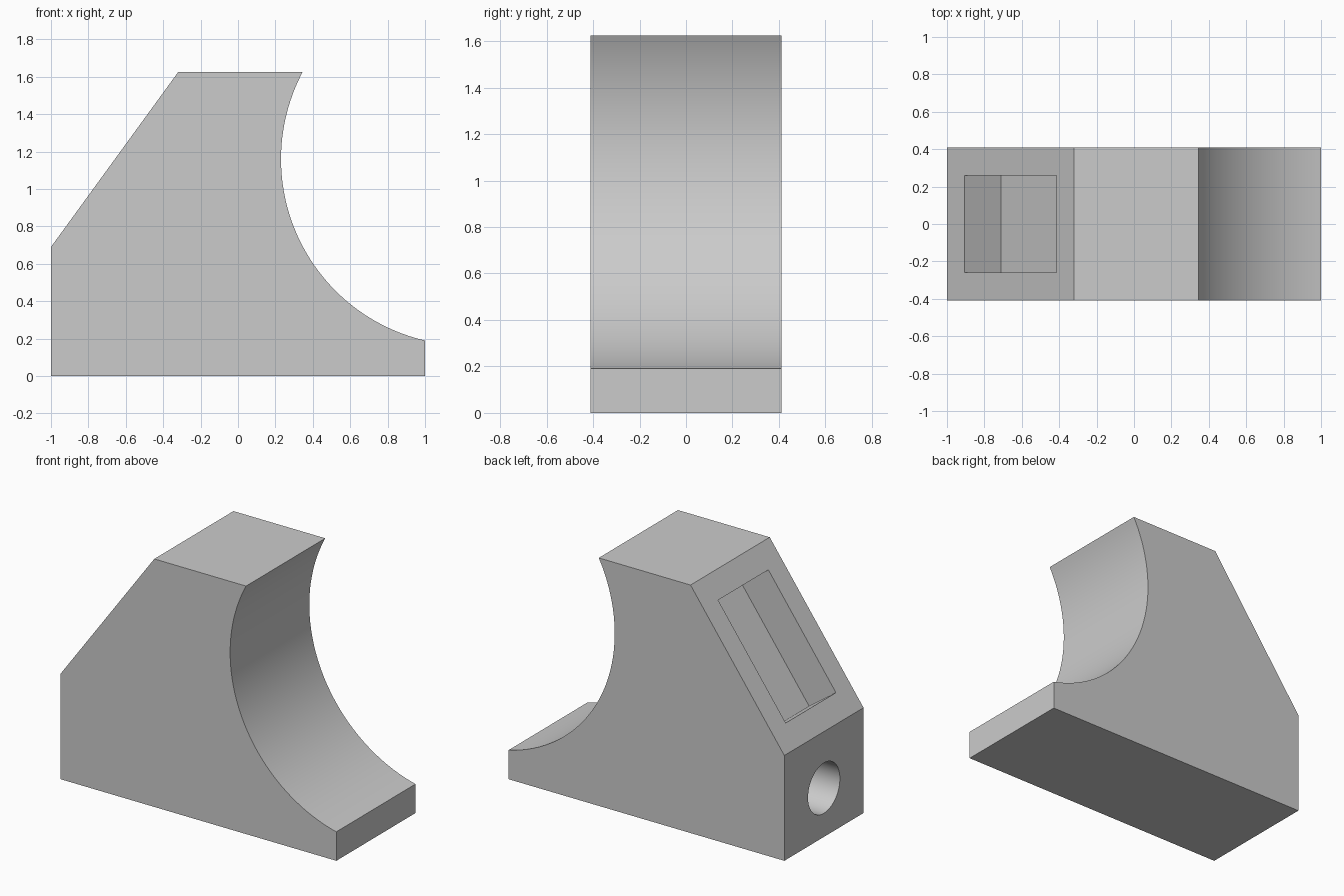
import bpy, bmesh, math
from mathutils import Matrix, Vector

if "Cube" in bpy.data.objects:
    bpy.data.objects.remove(bpy.data.objects["Cube"], do_unlink=True)

WIDTH = 0.82
HEIGHT = 1.625
SHOULDER = Vector((-1, 0, 0.69))
SLOPE_TOP = Vector((-0.32, 0, HEIGHT))

grey = bpy.data.materials.new("plain grey")
grey.use_nodes = True
grey.diffuse_color = (0.6, 0.6, 0.6, 1)
grey.node_tree.nodes["Principled BSDF"].inputs["Base Color"].default_value = grey.diffuse_color


def add_object(name, bm):
    bmesh.ops.recalc_face_normals(bm, faces=bm.faces)
    mesh = bpy.data.meshes.new(name)
    bm.to_mesh(mesh)
    bm.free()
    mesh.materials.append(grey)
    obj = bpy.data.objects.new(name, mesh)
    bpy.context.collection.objects.link(obj)
    return obj


def cut(target, cutter):
    cutter.hide_render = True
    mod = target.modifiers.new(cutter.name, 'BOOLEAN')
    mod.operation = 'DIFFERENCE'
    mod.solver = 'EXACT'
    mod.object = cutter
    bpy.context.view_layer.objects.active = target
    bpy.ops.object.modifier_apply(modifier=mod.name)
    bpy.data.objects.remove(cutter, do_unlink=True)


# Body: side profile with a concave arc, extruded across the width
cx, cz, radius, steps = 1.226, 1.16, 0.996, 64
start = math.pi + math.asin((cz - 0.19) / radius)
end = math.pi - math.asin((HEIGHT - cz) / radius)
profile = [(-1, 0), (1, 0)]
for i in range(steps + 1):
    a = start + (end - start) * i / steps
    profile.append((min(1, cx + radius * math.cos(a)), cz + radius * math.sin(a)))
profile += [(SLOPE_TOP.x, SLOPE_TOP.z), (SHOULDER.x, SHOULDER.z)]

bm = bmesh.new()
face = bm.faces.new([bm.verts.new((x, -WIDTH / 2, z)) for x, z in profile])
side = bmesh.ops.extrude_face_region(bm, geom=[face])["geom"]
bmesh.ops.translate(bm, verts=[v for v in side if isinstance(v, bmesh.types.BMVert)],
                    vec=(0, WIDTH, 0))
body = add_object("stand_body", bm)

# Rectangular pocket sunk square to the sloping face
slope = SLOPE_TOP - SHOULDER
along = slope.normalized()
across = Vector((0, 1, 0))
outward = along.cross(across)
if outward.x > 0:
    outward.negate()
low = SHOULDER + slope * ((-0.905 + 1) / slope.x)
high = SHOULDER + slope * ((-0.415 + 1) / slope.x)
depth = 0.24
frame = Matrix((along, across, outward)).transposed().to_4x4()
bm = bmesh.new()
bmesh.ops.create_cube(bm, size=1, matrix=Matrix.Translation((low + high) / 2) @ frame
                      @ Matrix.Diagonal(((high - low).length, 0.52, depth * 2, 1)))
cut(body, add_object("pocket_cutter", bm))

# Round blind hole in the upright end
bm = bmesh.new()
bmesh.ops.create_cone(bm, cap_ends=True, segments=64, radius1=0.165, radius2=0.165, depth=1,
                      matrix=Matrix.Translation((-1, 0, 0.32)) @ Matrix.Rotation(math.pi / 2, 4, 'Y'))
cut(body, add_object("hole_cutter", bm))

bpy.ops.object.select_all(action='DESELECT')
body.select_set(True)
bpy.context.view_layer.objects.active = body
bpy.ops.object.shade_smooth_by_angle(angle=math.radians(30))
